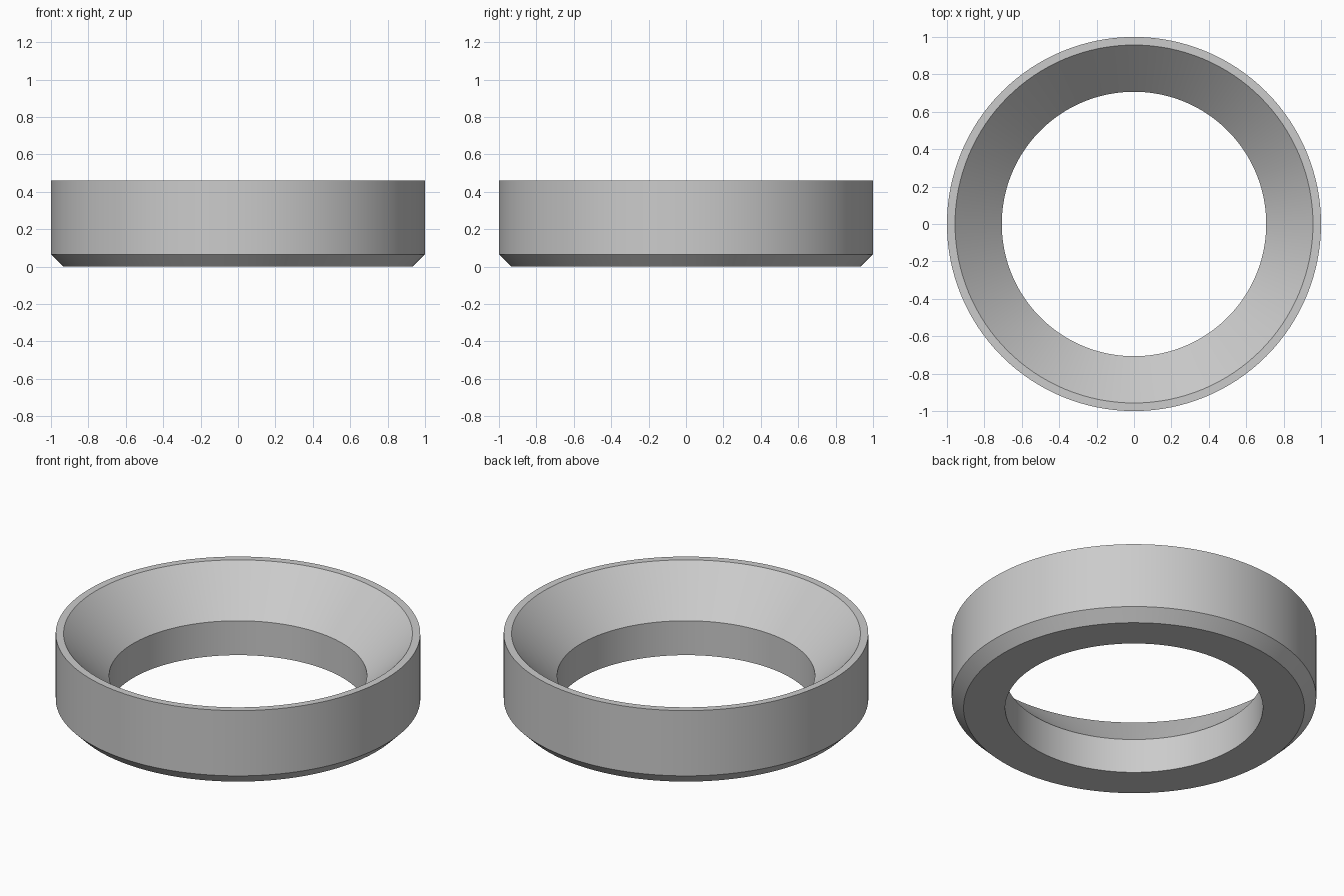
import bpy, bmesh, math
from mathutils import Matrix, Vector

cube = bpy.data.objects.get("Cube")
if cube:
    bpy.data.objects.remove(cube, do_unlink=True)

SEGMENTS = 128

# Plain grey finish
grey = bpy.data.materials.new("light grey")
grey.use_nodes = True
colour = (0.6, 0.6, 0.6, 1)
grey.diffuse_color = colour
grey.node_tree.nodes["Principled BSDF"].inputs["Base Color"].default_value = colour

# Cross-section (radius, height): chamfered base, outer wall, thin rim, funnel, bore
profile = [(0.707, 0), (0.935, 0), (1, 0.065), (1, 0.46), (0.957, 0.46), (0.707, 0.208)]

# Sweep the closed section round the vertical axis
bm = bmesh.new()
verts = [bm.verts.new((r, 0, z)) for r, z in profile]
edges = [bm.edges.new((v, verts[(i + 1) % len(verts)])) for i, v in enumerate(verts)]
bmesh.ops.spin(bm, geom=verts + edges, cent=(0, 0, 0), axis=(0, 0, 1),
               angle=math.tau, steps=SEGMENTS, use_merge=True)
bmesh.ops.remove_doubles(bm, verts=bm.verts[:], dist=0.0001)
bmesh.ops.recalc_face_normals(bm, faces=bm.faces[:])

mesh = bpy.data.meshes.new("funnel_ring")
bm.to_mesh(mesh)
bm.free()
mesh.materials.append(grey)
ring = bpy.data.objects.new("funnel_ring", mesh)
bpy.context.collection.objects.link(ring)

# Smooth round walls with crisp rims
bpy.ops.object.select_all(action='DESELECT')
ring.select_set(True)
bpy.context.view_layer.objects.active = ring
bpy.ops.object.shade_smooth_by_angle(angle=math.radians(30))
